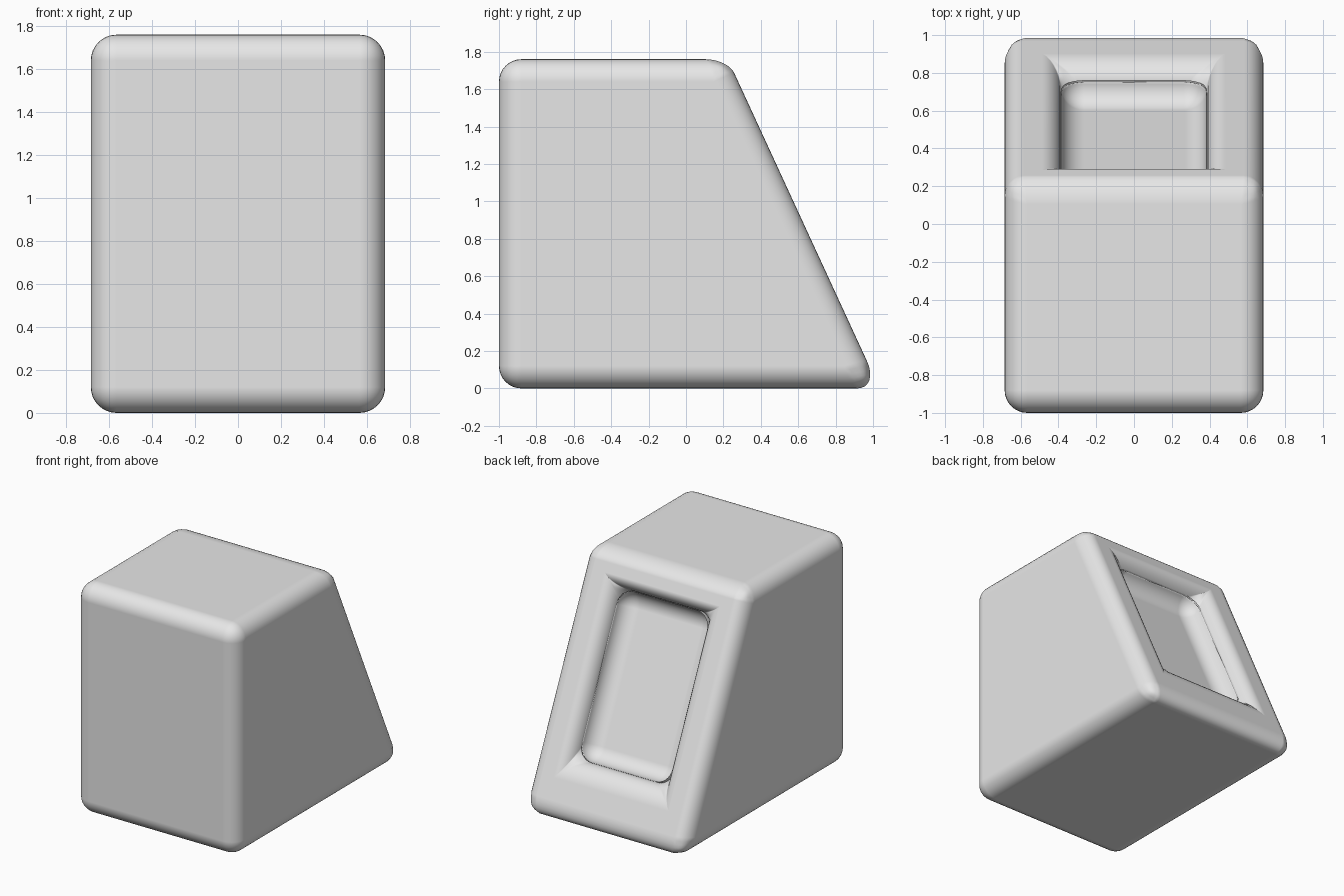
import bpy
import bmesh
from mathutils import Vector

cube = bpy.data.objects.get("Cube")
if cube:
    bpy.data.objects.remove(cube, do_unlink=True)

# Plain grey material
grey = bpy.data.materials.new("light_grey")
grey.use_nodes = True
colour = (0.8, 0.8, 0.8, 1.0)
grey.diffuse_color = colour
grey.node_tree.nodes["Principled BSDF"].inputs["Base Color"].default_value = colour

HALF_WIDTH, HEIGHT = 0.685, 1.76
ROUNDING, DEPTH = 0.12, 0.2

# Wedge body: side profile (y, z) extruded across x
bm = bmesh.new()
profile = [(-1, 0), (1.035, 0), (0.224, HEIGHT), (-1, HEIGHT)]
side = bm.faces.new([bm.verts.new((-HALF_WIDTH, y, z)) for y, z in profile])
grown = bmesh.ops.extrude_face_region(bm, geom=[side], use_keep_orig=True)
new_verts = [g for g in grown["geom"] if isinstance(g, bmesh.types.BMVert)]
bmesh.ops.translate(bm, verts=new_verts, vec=(2 * HALF_WIDTH, 0, 0))
bmesh.ops.recalc_face_normals(bm, faces=bm.faces[:])

# Recess in the sloping back: inset, shift up the slope, push inwards
slope = max(bm.faces, key=lambda f: f.normal.y * (f.normal.z > 0.1))
normal = slope.normal.copy()
uphill = normal.cross(Vector((-1, 0, 0)))
if uphill.z < 0:
    uphill.negate()
bmesh.ops.inset_individual(bm, faces=[slope], thickness=0.3, use_even_offset=True)
middle = slope.calc_center_median()
for v in slope.verts:
    v.co += uphill * (0.07 if v.co.z > middle.z else 0.18)
pushed = bmesh.ops.extrude_discrete_faces(bm, faces=[slope])
floor = pushed["faces"][0]
bmesh.ops.translate(bm, verts=floor.verts[:], vec=-normal * DEPTH)

mesh = bpy.data.meshes.new("wedge_body")
bm.to_mesh(mesh)
bm.free()
mesh.materials.append(grey)
body = bpy.data.objects.new("wedge_body", mesh)
bpy.context.collection.objects.link(body)

# Soft rounded edges, with smooth shading
bpy.context.view_layer.objects.active = body
body.select_set(True)
bpy.ops.object.shade_smooth()
bevel = body.modifiers.new("rounded_edges", "BEVEL")
bevel.width = ROUNDING
bevel.segments = 8
bevel.limit_method = "ANGLE"
bevel.use_clamp_overlap = False
bevel.harden_normals = True
